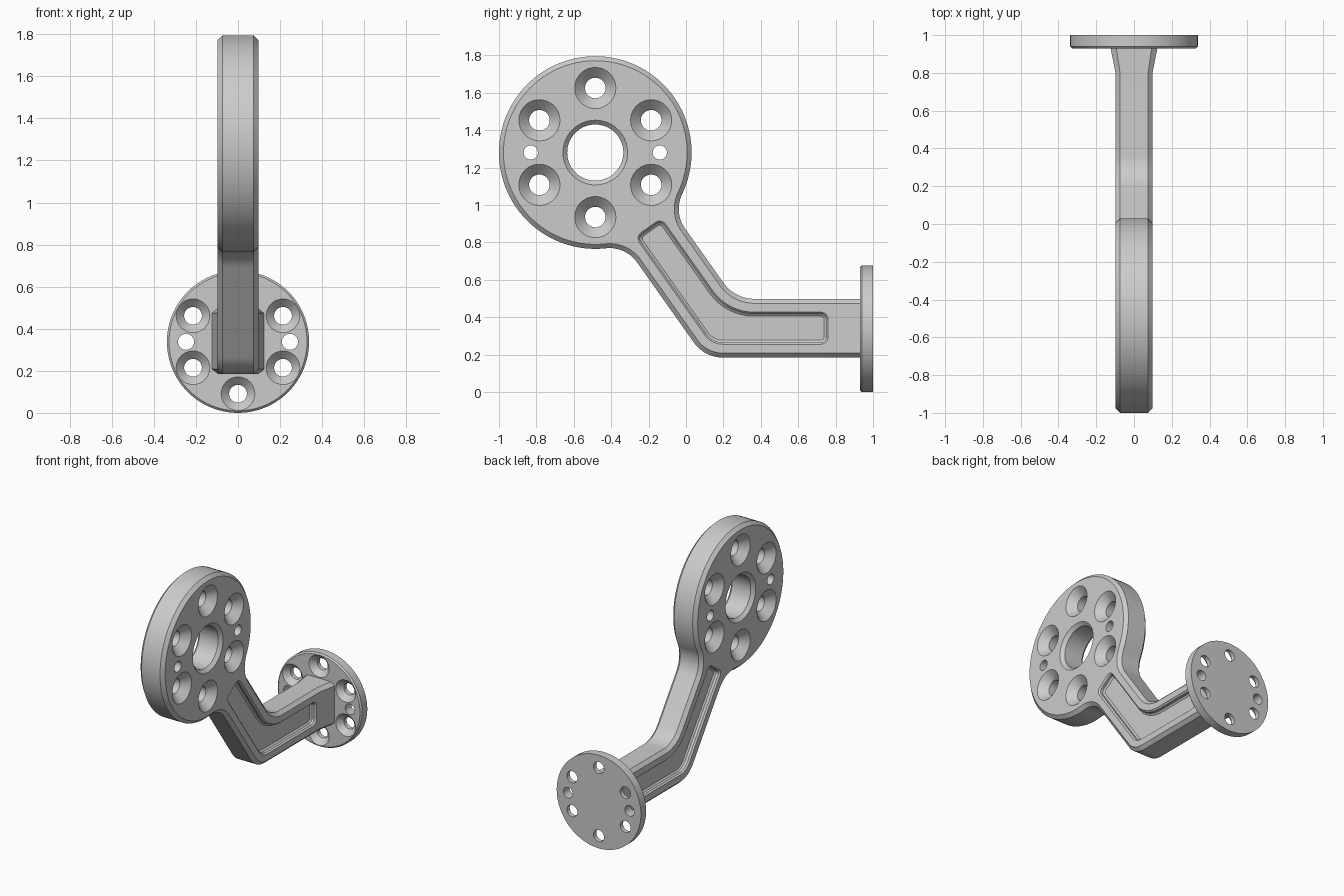
import bpy, bmesh
from math import sin, cos, tan, atan2, pi, sqrt, radians
from mathutils import Vector

if "Cube" in bpy.data.objects:
    bpy.data.objects.remove(bpy.data.objects["Cube"])

V = lambda a, b: Vector((a, b))
C, R = V(-0.485, 1.28), 0.515          # large disc, in (y, z)
K = V(0.18, 0.341)                     # bend of the arm centreline
H, T = 0.157, 0.098                    # arm half width, half thickness
D = (K - C).normalized()
N = V(-D.y, D.x)
BEND = tan(-atan2(D.y, D.x) / 2)


def arc(c, r, a0, a1, n, u=V(1, 0), v=V(0, 1)):
    return [c + u * r * cos(a0 + (a1 - a0) * i / n) + v * r * sin(a0 + (a1 - a0) * i / n)
            for i in range(n + 1)]


def circle(c, r, n=48):
    return arc(c, r, 0, 2 * pi, n)[:-1]


def fillet(a, p, b, r, n=16):
    """Round the corner p between a and b."""
    da, db = (a - p).normalized(), (b - p).normalized()
    half = da.angle(db) / 2
    c = p + (da + db).normalized() * r / sin(half)
    v0, v1 = p + da * r / tan(half) - c, p + db * r / tan(half) - c
    a0, a1 = atan2(v0.y, v0.x), atan2(v1.y, v1.x)
    a1 = a0 + (a1 - a0 + pi) % (2 * pi) - pi
    return arc(c, r, a0, a1, n)


def arm_outline(inset):
    """Disc blended into the bent arm."""
    h, rad, r = H - inset, R - inset, 0.18 + inset
    u = sqrt((rad + r) ** 2 - (h + r) ** 2)
    phi = atan2(h + r, u)
    low, up = K + V(-h * BEND, -h), K + V(h * BEND, h)
    e0, e1 = V(0.955, K.y - h), V(0.955, K.y + h)
    pts = arc(C, rad, phi, 2 * pi - phi, 88, D, N)
    pts += arc(C + D * u - N * (h + r), r, pi - phi, pi / 2, 16, D, N)[1:]
    pts += fillet(low - D, low, e0, 0.19 - inset) + [e0, e1]
    pts += fillet(e1, up, up - D, 0.2 + inset)
    pts += arc(C + D * u + N * (h + r), r, -pi / 2, phi - pi, 16, D, N)[:-1]
    return pts


def pocket_outline(e):
    h = 0.086 - e
    i = H - h
    top = K - D * (0.66 - e)
    p = [top - N * h, K + V(-h * BEND, -h), V(0.76 - e, K.y - h),
         V(0.76 - e, K.y + h), K + V(h * BEND, h), top + N * h]
    rs = [0.04 - e, 0.19 - i, 0.04 - e, 0.04 - e, 0.2 + i, 0.04 - e]
    return [q for k in range(6) for q in fillet(p[k - 1], p[k], p[(k + 1) % 6], rs[k])]


def loft(bm, sections, axis="x"):
    """Skin matching loops placed along an axis and cap the ends."""
    rings = [[bm.verts.new((s, q.x, q.y) if axis == "x" else (q.x, s, q.y)) for q in loop]
             for s, loop in sections]
    faces = [bm.faces.new(rings[0]), bm.faces.new(rings[-1])]
    for a, b in zip(rings, rings[1:]):
        for k in range(len(a)):
            faces.append(bm.faces.new((a[k - 1], a[k], b[k], b[k - 1])))
    bmesh.ops.recalc_face_normals(bm, faces=faces)


def lathe(bm, c, profile, axis="x", n=48):
    loft(bm, [(s, circle(c, r, n)) for s, r in profile], axis)


def make(name, bm):
    me = bpy.data.meshes.new(name)
    bm.to_mesh(me)
    bm.free()
    ob = bpy.data.objects.new(name, me)
    bpy.context.collection.objects.link(ob)
    return ob


def cut(ob, cutter):
    cutter.hide_render = True
    m = ob.modifiers.new("cut", "BOOLEAN")
    m.operation, m.solver, m.object = "DIFFERENCE", "EXACT", cutter
    bpy.ops.object.select_all(action="DESELECT")
    bpy.context.view_layer.objects.active = ob
    ob.select_set(True)
    bpy.ops.object.modifier_apply(modifier=m.name)
    bpy.data.objects.remove(cutter)
    bpy.ops.object.shade_smooth_by_angle(angle=radians(12))


def ring(c, r):
    return [V(c.x + r * cos(a), c.y + r * sin(a)) for a in [pi / 6 + k * pi / 3 for k in range(6)]]


# chamfered arm with disc, flared where it meets the flange
bm = bmesh.new()
ch = 0.024
loft(bm, [(-T, arm_outline(ch)), (ch - T, arm_outline(0)), (T - ch, arm_outline(0)), (T, arm_outline(ch))])
bmesh.ops.bisect_plane(bm, geom=bm.verts[:] + bm.edges[:] + bm.faces[:],
                       plane_co=(0, 0.8, 0), plane_no=(0, 1, 0))
for v in bm.verts:
    if v.co.y > 0.85:
        v.co.x *= 1.31
arm = make("arm", bm)

# disc holes and the recess on both arm sides
bm = bmesh.new()
lathe(bm, C, [(-0.118, 0.193), (-0.075, 0.15), (0.075, 0.15), (0.118, 0.193)], n=64)
for c in ring(C, 0.345):
    lathe(bm, c, [(-0.118, 0.13), (-0.043, 0.055), (0.043, 0.055), (0.118, 0.13)])
for s in (-1, 1):
    lathe(bm, C + V(s * 0.345, 0), [(-0.2, 0.038), (0.2, 0.038)])
    loft(bm, [(s * x, pocket_outline(e)) for x, e in
              ((0.12, 0), (T, 0), (0.087, 0.01), (0.068, 0.01), (0.058, 0.022))])
cut(arm, make("arm_cutter", bm))

# mounting flange
F = V(0, 0.338)
bm = bmesh.new()
lathe(bm, F, [(0.93, 0.328), (0.94, 0.338), (1.0, 0.338)], "y", 96)
flange = make("flange", bm)

# flange holes, countersunk on the arm side
bm = bmesh.new()
for c in ring(F, 0.247):
    lathe(bm, c, [(0.91, 0.1), (0.968, 0.042), (1.1, 0.042)], "y")
for s in (-1, 1):
    lathe(bm, F + V(s * 0.247, 0), [(0.9, 0.038), (1.1, 0.038)], "y")
cut(flange, make("flange_cutter", bm))
